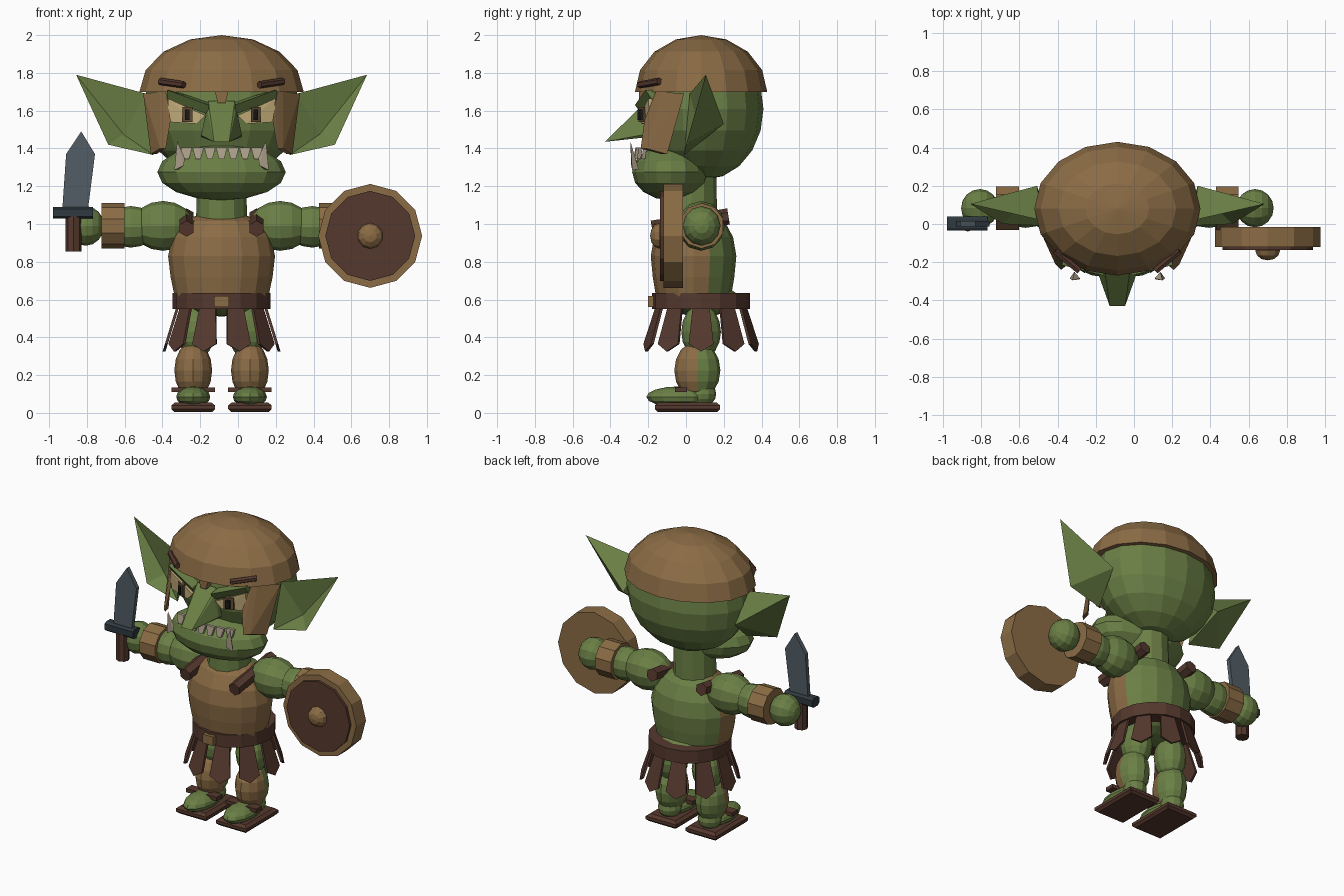
import bpy, bmesh
from math import sin, cos, pi, radians
from mathutils import Vector, Matrix

cube = bpy.data.objects.get("Cube")
if cube:
    bpy.data.objects.remove(cube)

CX = -0.087   # middle of the body
BY = 0.08     # depth of the hips and arms


def material(name, r, g, b):
    m = bpy.data.materials.new(name)
    m.use_nodes = True
    m.diffuse_color = (r, g, b, 1)
    m.node_tree.nodes["Principled BSDF"].inputs["Base Color"].default_value = (r, g, b, 1)
    return m


GREEN = material("green skin", .145, .215, .06)
TAN = material("tan leather", .26, .15, .06)
BROWN = material("dark brown leather", .09, .04, .027)
STEEL = material("blade steel", .085, .11, .13)
IRON = material("dark iron", .028, .042, .05)
CREAM = material("eye cream", .56, .43, .2)
BONE = material("tooth bone", .42, .35, .26)
IRIS = material("iris brown", .12, .075, .035)
BLACK = material("pupil black", .01, .01, .01)


def finish(name, bm, mats, rule=None):
    """Turn a bmesh into a flat shaded object; rule picks a material by face centre."""
    bmesh.ops.recalc_face_normals(bm, faces=bm.faces)
    me = bpy.data.meshes.new(name)
    if rule:
        for f in bm.faces:
            f.material_index = int(rule(f.calc_center_median()))
    bm.to_mesh(me)
    bm.free()
    for m in mats if isinstance(mats, list) else [mats]:
        me.materials.append(m)
    ob = bpy.data.objects.new(name, me)
    bpy.context.collection.objects.link(ob)
    return ob


def ellipsoid(name, loc, rad, mats, seg=12, rings=8, rule=None, half=False, axis=None):
    bm = bmesh.new()
    bmesh.ops.create_uvsphere(bm, u_segments=seg, v_segments=rings, radius=1)
    if half:
        bmesh.ops.delete(bm, geom=[v for v in bm.verts if v.co.z < -.01], context='VERTS')
        bmesh.ops.holes_fill(bm, edges=bm.edges)
    if axis:
        bm.transform(Matrix.Rotation(pi / 2, 4, axis))
    bm.transform(Matrix.Translation(loc) @ Matrix.Diagonal((*rad, 1)))
    return finish(name, bm, mats, rule)


def hull(name, pts, mat):
    bm = bmesh.new()
    for p in pts:
        bm.verts.new(p)
    res = bmesh.ops.convex_hull(bm, input=bm.verts)
    bmesh.ops.delete(bm, geom=[v for v in res["geom_interior"] if isinstance(v, bmesh.types.BMVert)],
                     context='VERTS')
    bmesh.ops.dissolve_limit(bm, angle_limit=.02, verts=bm.verts, edges=bm.edges)
    return finish(name, bm, mat)


def box(name, lo, hi, mat):
    return hull(name, [(x, y, z) for x in (lo[0], hi[0]) for y in (lo[1], hi[1])
                       for z in (lo[2], hi[2])], mat)


def plate(name, outline, mat, thick):
    """Thin slab: outline points pushed back along y."""
    return hull(name, [(x, y + d, z) for x, y, z in outline for d in (0, thick)], mat)


def rod(name, a, b, r, n, mat, r2=None, turn=0):
    a, b = Vector(a), Vector(b)
    bm = bmesh.new()
    bmesh.ops.create_cone(bm, cap_ends=True, segments=n, radius1=r,
                          radius2=r if r2 is None else r2, depth=(b - a).length)
    rot = (b - a).to_track_quat('Z', 'Y').to_matrix().to_4x4()
    bm.transform(Matrix.Translation((a + b) / 2) @ rot @ Matrix.Rotation(turn, 4, 'Z'))
    return finish(name, bm, mat)


def lathe(name, loc, profile, n, mats, squash=1, rule=None):
    bm = bmesh.new()
    rings = [[bm.verts.new((loc[0] + r * cos(2 * pi * i / n),
                            loc[1] + squash * r * sin(2 * pi * i / n), z))
              for i in range(n)] for r, z in profile]
    for lo, hi in zip(rings, rings[1:]):
        for i in range(n):
            bm.faces.new((lo[i], lo[i - 1], hi[i - 1], hi[i]))
    bm.faces.new(rings[0])
    bm.faces.new(rings[-1])
    return finish(name, bm, mats, rule)


# Head, cap and jaw
ellipsoid("head", (CX, .1, 1.61), (.415, .31, .375), GREEN, 16, 10)
ellipsoid("cap", (CX, .08, 1.70), (.435, .35, .30), TAN, 16, 8, half=True)
ellipsoid("jaw", (CX, -.08, 1.275), (.34, .205, .15), GREEN, 16, 8)
hull("cap_peak", [(CX + x, y, z) for x, z in ((-.04, 1.72), (.04, 1.72), (-.02, 1.64), (.02, 1.64))
                  for y in (-.25, -.2)], TAN)
lathe("neck", (CX, .03), [(.135, 1.0), (.13, 1.3)], 12, GREEN)

# Nose with a wide base and a drooping tip
hull("nose", [(CX + s * x, y, z) for s in (1, -1) for x, y, z in
              ((.07, -.21, 1.65), (.075, -.25, 1.6), (.108, -.2, 1.46),
               (.108, -.24, 1.47), (.04, -.43, 1.435))], GREEN)

# Upper row of teeth along the lip
for i in range(-3, 4):
    x = CX + i * .062
    y = -.268 + 1.2 * (i * .062) ** 2
    plate("tooth", [(x - .03, y, 1.405), (x + .03, y, 1.405), (x + .014, y - .01, 1.345),
                    (x - .014, y - .01, 1.345)], BONE, .02)

# Paired face parts
for s, side in ((1, "left"), (-1, "right")):
    def P(x, y, z):
        return (CX + s * x, y, z)

    plate(side + "_eye", [P(.085, -.245, 1.575), P(.285, -.20, 1.665), P(.28, -.19, 1.54),
                          P(.13, -.235, 1.53)], CREAM, .03)
    plate(side + "_iris", [P(x, -.252 + .03 * (x > .18), z) for x in (.155, .21)
                           for z in (1.54, 1.62)], IRIS, .03)
    plate(side + "_pupil", [P(x, -.258 + .015 * (x > .18), z) for x in (.17, .193)
                            for z in (1.55, 1.605)], BLACK, .02)
    hull(side + "_brow", [P(.07, -.27, 1.63), P(.29, -.215, 1.71), P(.07, -.235, 1.58),
                          P(.29, -.18, 1.66), P(.07, -.15, 1.65), P(.27, -.1, 1.71)], GREEN)
    rod(side + "_cap_lace", P(.325, -.14, 1.755), P(.2, -.245, 1.737), .019, 6, BROWN)
    hull(side + "_tusk", [P(.2, -.29, 1.31), P(.25, -.285, 1.285), P(.225, -.25, 1.29),
                          P(.195, -.285, 1.35), P(.235, -.295, 1.44)], BONE)
    hull(side + "_cheek_strap", [P(x + d, y + d, z) for d in (0, -.03) for x, y, z in (
        (.325, -.13, 1.70), (.415, -.01, 1.69), (.375, -.10, 1.37), (.325, -.21, 1.40),
        (.30, -.19, 1.55))], TAN)

    # Ear: folded front with a pit, single ridge behind
    bm = bmesh.new()
    tip, top, low, base, pit, ridge = [bm.verts.new(P(*p)) for p in (
        (.77, .105, 1.79), (.40, .02, 1.69), (.60, .0, 1.42), (.36, -.01, 1.365),
        (.52, .08, 1.475), (.42, .2, 1.53))]
    for f in ((tip, top, pit), (top, base, pit), (base, low, pit), (low, tip, pit),
              (tip, ridge, top), (tip, low, ridge), (low, base, ridge), (top, ridge, base)):
        bm.faces.new(f)
    finish(side + "_ear", bm, GREEN)

# Torso with a leather chest, hips and belt
lathe("torso", (CX, .04), [(.245, .6), (.27, .72), (.283, .83), (.262, .93), (.205, 1.015),
                           (.12, 1.05)], 16, [GREEN, TAN], .8, rule=lambda c: c.y < .1)
ellipsoid("hips", (CX, BY, .6), (.2, .2, .09), GREEN)
lathe("belt", (CX, BY), [(.26, .55), (.26, .635)], 16, BROWN)
box("buckle", (CX - .04, -.2, .56), (CX + .04, -.16, .62), TAN)

# Skirt of ten flared leather strips
for i in range(10):
    turn = Matrix.Translation((CX, BY, 0)) @ Matrix.Rotation(radians(18 + 36 * i), 4, 'Z')
    strip = [(w, -r - d, z) for d in (0, .015) for w, r, z in (
        (-.045, .225, .56), (.045, .225, .56), (.066, .285, .365), (-.066, .285, .365),
        (.0, .297, .325))]
    hull("skirt_strip", [turn @ Vector(p) for p in strip], BROWN)

# Arms, legs and sandals
for s, side in ((1, "left"), (-1, "right")):
    def P(x, y, z):
        return (CX + s * x, y, z)

    ellipsoid(side + "_upper_arm", P(.31, BY, .99), (.165, .125, .132), GREEN, axis='Y')
    ellipsoid(side + "_forearm", P(.48, BY, .985), (.14, .1, .11), GREEN, axis='Y')
    rod(side + "_bracer", P(.515, .083, .99), P(.635, .083, .99), .12, 10, TAN)
    ellipsoid(side + "_hand", P(.72, .083, .99), (.098, .1, .105), GREEN, axis='Y')
    rod(side + "_shoulder_strap", P(.185, -.18, .975), P(.185, .225, 1.04), .043, 6, BROWN)

    ellipsoid(side + "_thigh", P(.135, BY, .43), (.1, .105, .145), GREEN)
    ellipsoid(side + "_calf", P(.15, .06, .225), (.1, .122, .155), [GREEN, TAN],
              rule=lambda c: c.y < .05)
    ellipsoid(side + "_foot", P(.15, -.04, .085), (.09, .17, .055), GREEN)
    ellipsoid(side + "_heel", P(.15, .08, .1), (.075, .08, .07), GREEN)
    hull(side + "_sole", [P(.15 + e * (.115 - t), y, z) for e in (1, -1) for t, y, z in (
        (.015, -.15, .005), (.015, .165, .005), (0, -.165, .02), (0, .18, .02), (0, -.165, .04),
        (0, .18, .04), (.02, -.145, .056), (.02, .16, .056))], BROWN)
    box(side + "_sandal_strap", P(.035, -.058, .11), P(.265, .005, .135), BROWN)

# Round shield on the left hand
SX, SZ = .70, .937
rod("shield_rim", (SX, -.015, SZ), (SX, -.12, SZ), .275, 12, TAN)
rod("shield_face", (SX, -.115, SZ), (SX, -.137, SZ), .238, 12, BROWN)
ellipsoid("shield_boss", (SX, -.14, SZ), (.068, .05, .068), TAN, 10, 6, axis='X')

# Short sword in the right hand
hull("sword_blade", [(x, y, z) for y in (-.012, .016) for x, z in (
    (-.83, 1.49), (-.757, 1.37), (-.794, 1.08), (-.93, 1.08), (-.91, 1.37))], STEEL)
hull("sword_guard", [(x, y, z) for x, t in ((-.98, 0), (-.767, 0)) for y, z in (
    (-.035, 1.04), (-.035, 1.08), (.04, 1.04), (.04, 1.08), (-.02, 1.028), (.025, 1.028),
    (-.02, 1.09), (.025, 1.09))], IRON)
rod("sword_handle", (-.87, .002, .855), (-.87, .002, 1.04), .042, 8, BROWN)
